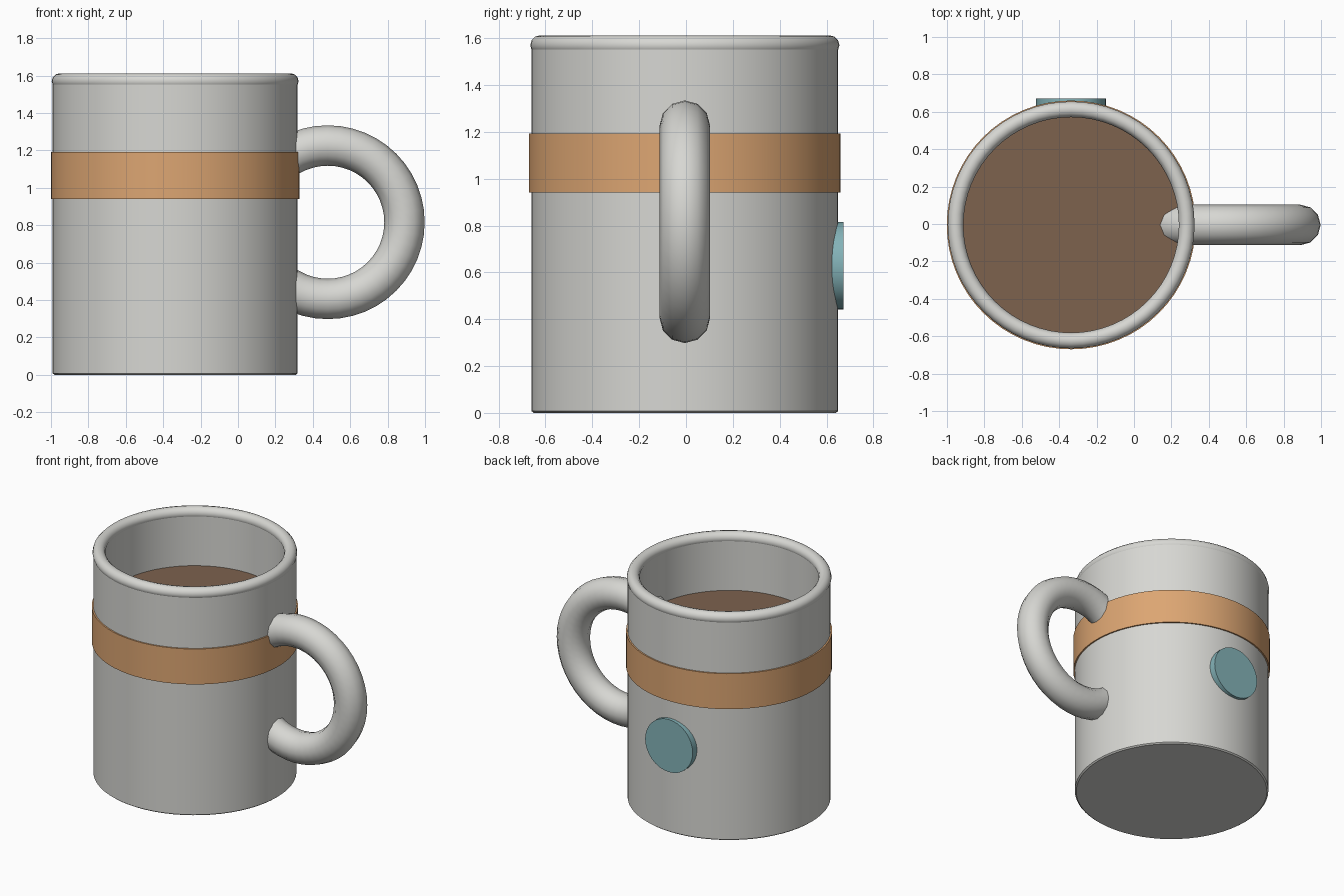
import bpy
import bmesh
from math import cos, sin, tau, radians
from mathutils import Matrix, Vector

cube = bpy.data.objects.get("Cube")
if cube:
    bpy.data.objects.remove(cube, do_unlink=True)

AXIS = Vector((-0.336, -0.005, 0))   # centre line of the mug


def material(name, rgb):
    mat = bpy.data.materials.new(name)
    mat.use_nodes = True
    mat.diffuse_color = (*rgb, 1)
    mat.node_tree.nodes["Principled BSDF"].inputs["Base Color"].default_value = (*rgb, 1)
    return mat


glaze = material("pale grey glaze", (0.68, 0.68, 0.65))
tan = material("tan band", (0.72, 0.38, 0.17))
coffee = material("brown coffee", (0.205, 0.122, 0.076))
teal = material("teal badge", (0.23, 0.45, 0.48))


def finish(bm, name, mat, location, rotation=None):
    if rotation:
        bmesh.ops.transform(bm, matrix=rotation, verts=bm.verts)
    bmesh.ops.recalc_face_normals(bm, faces=bm.faces)
    mesh = bpy.data.meshes.new(name)
    bm.to_mesh(mesh)
    bm.free()
    mesh.materials.append(mat)
    obj = bpy.data.objects.new(name, mesh)
    obj.location = location
    bpy.context.collection.objects.link(obj)
    bpy.ops.object.select_all(action="DESELECT")
    obj.select_set(True)
    bpy.context.view_layer.objects.active = obj
    bpy.ops.object.shade_smooth_by_angle(angle=radians(35))
    return obj


def lathe(name, profile, mat, closed=False, steps=64, location=AXIS, rotation=None):
    """Spin (radius, z) points around z; a radius of zero becomes a pole."""
    bm = bmesh.new()
    points = [bm.verts.new((r, 0, z)) for r, z in profile]
    pairs = list(zip(points, points[1:]))
    if closed:
        pairs.append((points[-1], points[0]))
    edges = [bm.edges.new(p) for p in pairs]
    bmesh.ops.spin(bm, geom=points + edges, axis=(0, 0, 1), cent=(0, 0, 0),
                   angle=tau, steps=steps, use_merge=True)
    bmesh.ops.remove_doubles(bm, verts=bm.verts, dist=0.0001)
    return finish(bm, name, mat, location, rotation)


def circle(major, minor, sides):
    return [(major + minor * cos(tau * i / sides), minor * sin(tau * i / sides))
            for i in range(sides)]


def disc(name, radius, bottom, top, mat, **options):
    return lathe(name, [(0, bottom), (radius, bottom), (radius, top), (0, top)],
                 mat, **options)


# Hollow body with a thin softened foot
lathe("mug_body", [(0, 0), (0.645, 0), (0.655, 0.008), (0.655, 1.57),
                   (0.58, 1.57), (0.58, 0.08), (0, 0.08)], glaze)

# Rounded lip
lathe("rim", circle(0.618, 0.042, 12), glaze, closed=True,
      location=AXIS + Vector((0, 0, 1.57)))

# Coloured sleeve around the body
lathe("band", [(0.65, 0.94), (0.665, 0.94), (0.665, 1.192), (0.65, 1.192)],
      tan, closed=True)

# Drink inside
disc("coffee", 0.581, 1.14, 1.205, coffee)

# Ring handle, its inner side passing through the wall
upright = Matrix.Rotation(radians(90), 4, "X")
lathe("handle", circle(0.41, 0.108, 12), glaze, closed=True, steps=48,
      location=(0.48, AXIS.y, 0.816), rotation=upright)

# Round badge on the back
disc("badge", 0.187, -0.03, 0.03, teal, steps=32,
     location=(AXIS.x, 0.642, 0.628), rotation=upright)
